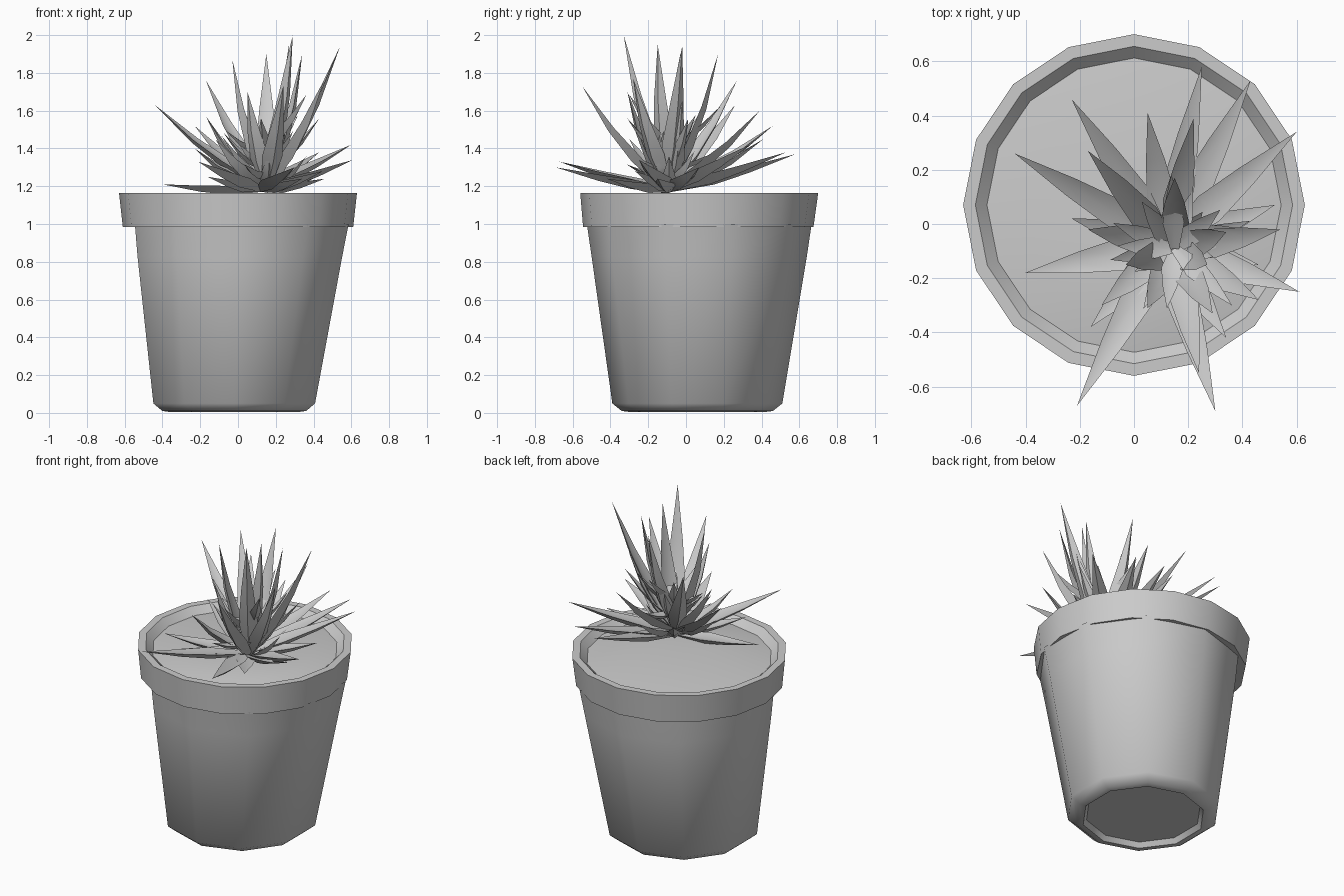
import bpy, bmesh, math, random
from mathutils import Vector

random.seed(11)
cube = bpy.data.objects.get("Cube")
if cube:
    bpy.data.objects.remove(cube)

grey = bpy.data.materials.new("plain grey")
grey.use_nodes = True
grey.diffuse_color = (0.6, 0.6, 0.6, 1)
grey.node_tree.nodes["Principled BSDF"].inputs["Base Color"].default_value = (0.6, 0.6, 0.6, 1)


def finish(name, bm, angle):
    bmesh.ops.recalc_face_normals(bm, faces=bm.faces)
    mesh = bpy.data.meshes.new(name)
    bm.to_mesh(mesh)
    bm.free()
    mesh.materials.append(grey)
    obj = bpy.data.objects.new(name, mesh)
    bpy.context.collection.objects.link(obj)
    bpy.ops.object.select_all(action="DESELECT")
    obj.select_set(True)
    bpy.context.view_layer.objects.active = obj
    bpy.ops.object.shade_smooth_by_angle(angle=math.radians(angle))


def loft(name, rings, sides, angle=40, cap_start=False, cap_end=False, closed=False):
    """Join rings of (centre x, centre y, radius, z) into one surface."""
    bm = bmesh.new()
    turn = [math.pi / 2 + i * math.tau / sides for i in range(sides)]
    loops = [[bm.verts.new((cx + r * math.cos(a), cy + r * math.sin(a), z)) for a in turn]
             for cx, cy, r, z in rings]
    pairs = list(zip(loops, loops[1:]))
    if closed:
        pairs.append((loops[-1], loops[0]))
    for low, high in pairs:
        for i in range(sides):
            j = (i + 1) % sides
            bm.faces.new((low[i], low[j], high[j], high[i]))
    if cap_start:
        bm.faces.new(loops[0])
    if cap_end:
        bm.faces.new(loops[-1])
    finish(name, bm, angle)


# Tapered pot body with a recessed underside
loft("pot_body", [(-0.02, 0.06, 0.34, 0.035), (-0.02, 0.06, 0.36, 0.005), (-0.02, 0.06, 0.40, 0.01),
                  (-0.02, 0.06, 0.45, 0.05), (0.01, 0.07, 0.57, 0.83), (0.02, 0.07, 0.595, 1.0)],
     10, 45, cap_start=True)

# Thick collar around the top
loft("pot_rim", [(0, 0.065, 0.56, 0.99), (0, 0.065, 0.61, 0.985), (0, 0.07, 0.63, 1.165),
                 (0, 0.07, 0.585, 1.165), (0, 0.07, 0.54, 1.12)], 16, 35, closed=True)

# Gently mounded soil
loft("soil", [(0, 0.07, 0.56, 1.12), (0.02, 0.04, 0.42, 1.14), (0.1, -0.05, 0.15, 1.155)],
     16, 60, cap_end=True)


def leaf(bm, base, tip, width, bow):
    """Pointed, channelled leaf from its base on the stem to its tip."""
    base, tip = Vector(base), Vector(tip)
    axis = (tip - base).normalized()
    side = axis.cross(Vector((0, 0, 1))).normalized()
    up = side.cross(axis).normalized()
    rings = []
    for t, w in ((0, 0.4), (0.33, 1.0), (0.62, 0.65)):
        mid = base.lerp(tip, t) - up * bow * math.sin(math.pi * t)
        half = width * w / 2
        offsets = (side * half + up * half * 0.35, -up * half * 0.45,
                   -side * half + up * half * 0.35, up * half * 0.05)
        rings.append([bm.verts.new(mid + o) for o in offsets])
    point = bm.verts.new(tip)
    bm.faces.new(rings[0])
    for i in range(4):
        j = (i + 1) % 4
        for low, high in zip(rings, rings[1:]):
            bm.faces.new((low[i], low[j], high[j], high[i]))
        bm.faces.new((rings[-1][i], rings[-1][j], point))


def whorl(name, base, tips, width, bow):
    bm = bmesh.new()
    for tip in tips:
        leaf(bm, base, tip, width, bow)
    finish(name, bm, 50)


# Low, spreading leaves
whorl("spreading_leaves", (0.12, -0.08, 1.18),
      [(-0.4, -0.18, 1.21), (-0.21, -0.67, 1.33), (0.3, -0.69, 1.3), (0.25, 0.58, 1.37),
       (0.43, 0.53, 1.38), (0.6, 0.34, 1.42), (0.61, -0.25, 1.34), (0.52, 0.07, 1.3),
       (0.46, -0.15, 1.24), (-0.16, -0.38, 1.25), (0.45, -0.27, 1.28), (0.34, -0.42, 1.24)],
      0.12, 0.01)

# Rising leaves at a middle slope
whorl("rising_leaves", (0.13, -0.08, 1.2),
      [(-0.44, 0.26, 1.63), (-0.23, 0.46, 1.52), (0.05, 0.41, 1.45), (0.22, 0.39, 1.6),
       (-0.23, 0.02, 1.4), (-0.17, -0.02, 1.57), (-0.12, -0.3, 1.45), (0.42, -0.02, 1.65)],
      0.11, 0.03)

# Tall, upright leaves
whorl("upright_leaves", (0.15, -0.1, 1.18),
      [(0.29, -0.33, 2.0), (0.54, -0.02, 1.94), (0.15, 0.17, 1.9), (-0.03, -0.15, 1.87),
       (0.27, -0.15, 1.95), (-0.17, 0.27, 1.76), (0.24, -0.55, 1.73), (0.34, -0.03, 1.9),
       (0.46, -0.28, 1.77), (0.05, -0.31, 1.7)], 0.11, 0.03)

# Short leaves spiralling up the stem
bm = bmesh.new()
for k in range(20):
    a = k * 2.4
    reach = random.uniform(0.14, 0.3)
    height = 1.17 + 0.012 * k
    leaf(bm, (0.15, -0.09, height),
         (0.15 + reach * math.cos(a), -0.09 + reach * math.sin(a),
          height + random.uniform(0.05, 0.3)), 0.08, 0.02)
finish("stem_leaves", bm, 50)
